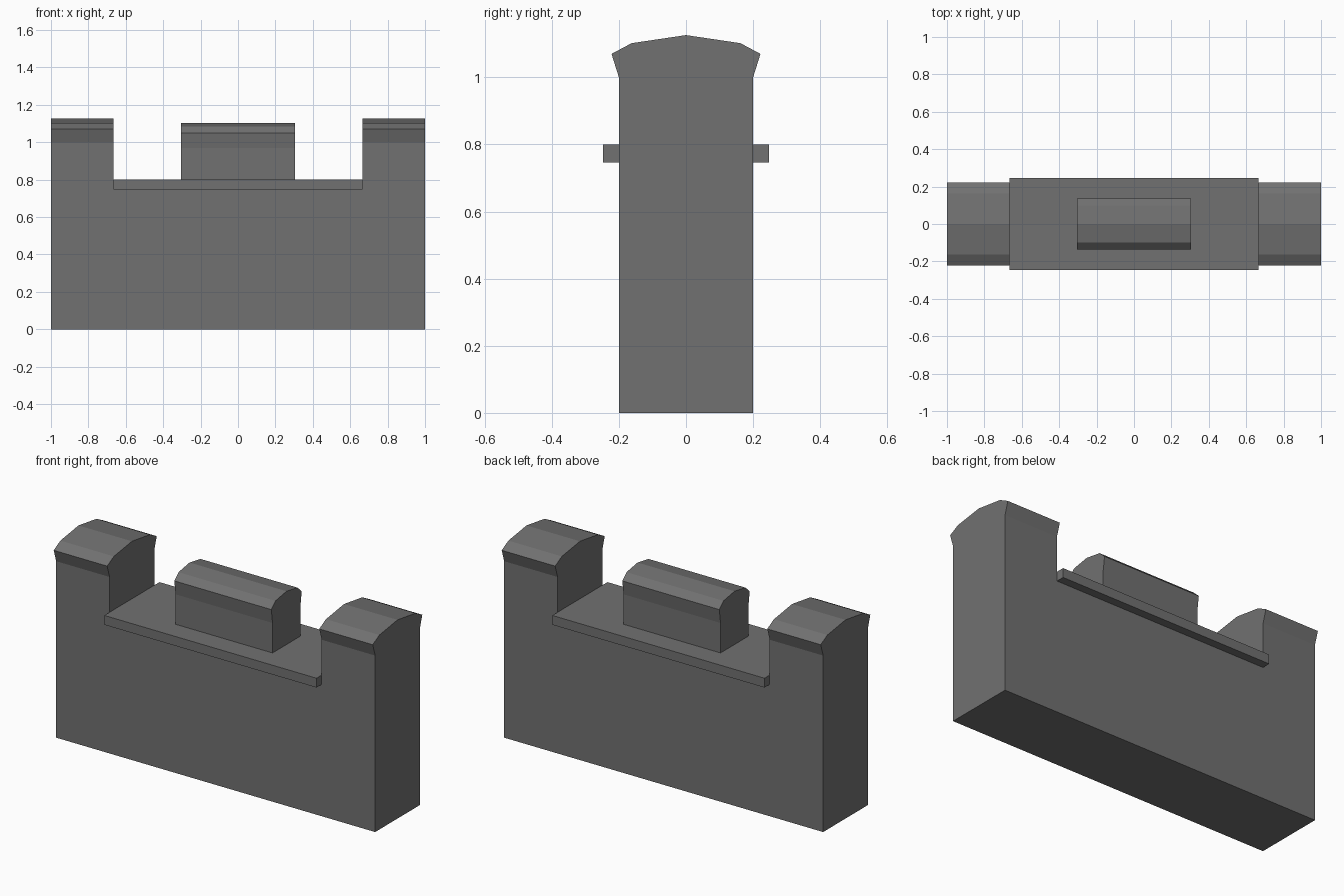
import bpy, bmesh

if "Cube" in bpy.data.objects:
    bpy.data.objects.remove(bpy.data.objects["Cube"])

# Dark grey stone for every part
stone = bpy.data.materials.new("dark_grey_stone")
stone.diffuse_color = (0.165, 0.165, 0.165, 1)
stone.use_nodes = True
stone.node_tree.nodes["Principled BSDF"].inputs["Base Color"].default_value = stone.diffuse_color


def extrude_profile(name, half, x0, x1):
    """Mirror a half profile of (y, z) points about y = 0 and extrude it along x."""
    points = half + [(-y, z) for y, z in reversed(half) if y != 0]
    bm = bmesh.new()
    face = bm.faces.new([bm.verts.new((x0, y, z)) for y, z in points])
    result = bmesh.ops.extrude_face_region(bm, geom=[face])
    verts = [v for v in result["geom"] if isinstance(v, bmesh.types.BMVert)]
    bmesh.ops.translate(bm, verts=verts, vec=(x1 - x0, 0, 0))
    bmesh.ops.recalc_face_normals(bm, faces=bm.faces)
    mesh = bpy.data.meshes.new(name)
    bm.to_mesh(mesh)
    bm.free()
    mesh.materials.append(stone)
    obj = bpy.data.objects.new(name, mesh)
    bpy.context.collection.objects.link(obj)
    return obj


# Wall with rounded, flared coping
wall = extrude_profile("wall", [(-0.2, 0), (-0.2, 1.0), (-0.222, 1.07),
                                (-0.162, 1.102), (0, 1.126)], -1, 1)

# Notch between the two end posts
cutter = extrude_profile("notch_cutter", [(-0.4, 0.747), (-0.4, 1.4)], -0.665, 0.665)
cutter.hide_render = True
cutter.hide_viewport = True
cutter.display_type = 'WIRE'
notch = wall.modifiers.new("notch", 'BOOLEAN')
notch.operation = 'DIFFERENCE'
notch.solver = 'EXACT'
notch.object = cutter

# Overhanging ledge in the notch
extrude_profile("ledge", [(-0.247, 0.747), (-0.247, 0.8)], -0.665, 0.665)

# Central merlon with a smaller coping
extrude_profile("center_merlon", [(-0.125, 0.8), (-0.125, 0.97), (-0.136, 1.05),
                                  (-0.098, 1.085), (0, 1.102)], -0.304, 0.304)
